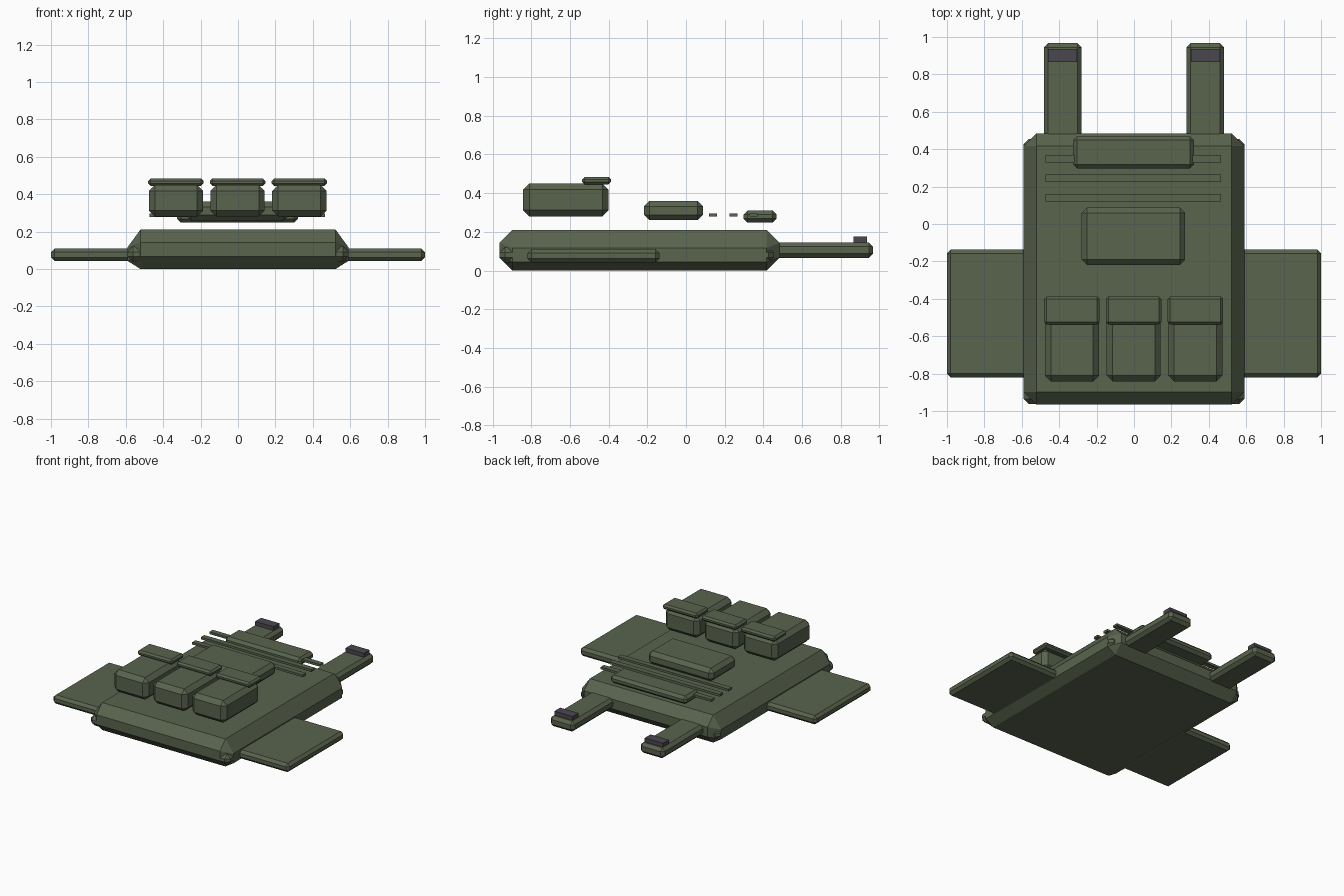
import bpy

if "Cube" in bpy.data.objects:
    bpy.data.objects.remove(bpy.data.objects["Cube"], do_unlink=True)


def material(name, rgb):
    m = bpy.data.materials.new(name)
    m.use_nodes = True
    m.diffuse_color = (*rgb, 1)
    m.node_tree.nodes["Principled BSDF"].inputs["Base Color"].default_value = (*rgb, 1)
    return m


olive = material("olive_fabric", (0.10, 0.125, 0.075))
grey = material("dark_grey_fastener", (0.068, 0.063, 0.078))


def block(name, xs, ys, zs, bevel=0, mat=olive):
    """Box spanning the given ranges, with chamfered edges."""
    bpy.ops.mesh.primitive_cube_add(size=1)
    ob = bpy.context.object
    ob.name = ob.data.name = name
    for v in ob.data.vertices:
        v.co = [(a + b) / 2 + c * (b - a) for c, (a, b) in zip(v.co, (xs, ys, zs))]
    ob.data.materials.append(mat)
    if bevel:
        mod = ob.modifiers.new("chamfer", "BEVEL")
        mod.width = bevel
        mod.segments = 1
        bpy.ops.object.modifier_apply(modifier=mod.name)
    return ob


# Main panel, with its side edges drooping slightly
panel = block("main_panel", (-0.59, 0.59), (-0.965, 0.485), (0, 0.21), 0.068)
for v in panel.data.vertices:
    if abs(v.co.x) > 0.56:
        v.co.z -= 0.025

# Thin backing that shows at the panel corners
block("backing_panel", (-0.59, 0.59), (-0.963, 0.455), (0.04, 0.12), 0.028)

# Shoulder straps, fasteners and side wings
for side, s in (("right", -1), ("left", 1)):
    def span(a, b):
        return tuple(sorted((s * a, s * b)))
    block(side + "_shoulder_strap", span(0.28, 0.482), (0.4, 0.967), (0.065, 0.145), 0.022)
    block(side + "_strap_fastener", span(0.305, 0.46), (0.865, 0.935), (0.14, 0.175), 0, grey)
    block(side + "_side_wing", span(0.5, 1.0), (-0.82, -0.137), (0.042, 0.11), 0.02)

# Three lower pouches with flaps
for i, x in enumerate((-0.332, -0.002, 0.328)):
    block(f"pouch_{i}", (x - 0.145, x + 0.145), (-0.842, -0.4), (0.28, 0.45), 0.032)
    block(f"pouch_flap_{i}", (x - 0.148, x + 0.148), (-0.537, -0.388), (0.445, 0.484), 0.013)

# Middle pouch and upper pouch
block("middle_pouch", (-0.28, 0.273), (-0.218, 0.087), (0.26, 0.36), 0.028)
block("upper_pouch", (-0.325, 0.32), (0.298, 0.468), (0.248, 0.31), 0.02)

# Webbing rows
for i, y in enumerate((0.14, 0.245, 0.349)):
    block(f"webbing_{i}", (-0.472, 0.464), (y - 0.02, y + 0.02), (0.279, 0.296))
